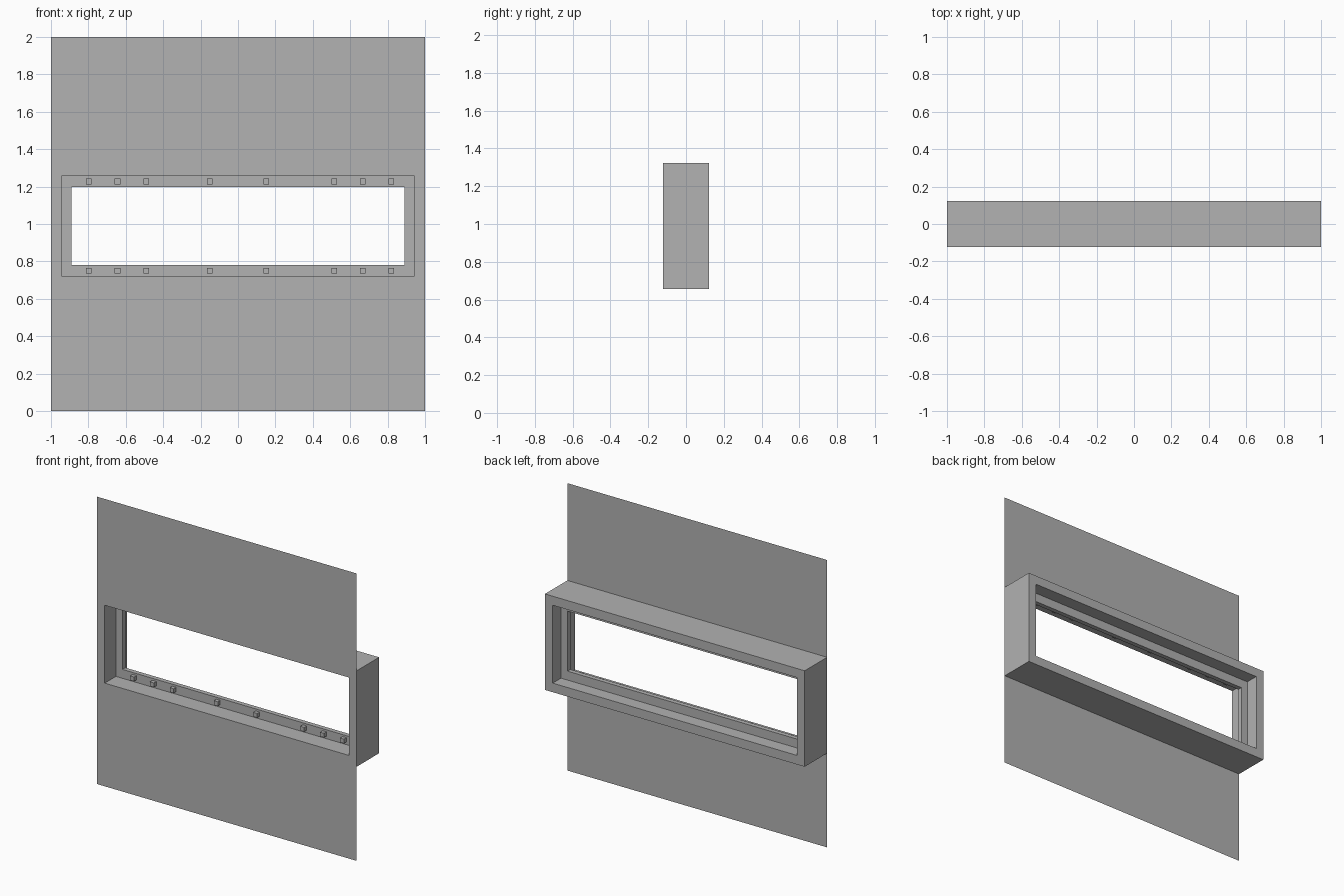
import bpy
import bmesh

cube = bpy.data.objects.get("Cube")
if cube:
    bpy.data.objects.remove(cube, do_unlink=True)

grey = bpy.data.materials.new("plain_grey")
grey.use_nodes = True
colour = (0.445, 0.445, 0.445, 1)
grey.diffuse_color = colour
grey.node_tree.nodes["Principled BSDF"].inputs["Base Color"].default_value = colour

FRONT, BACK = -0.123, 0.123
MID = 0.989  # height of the window centre


def finish(name, bm):
    mesh = bpy.data.meshes.new(name)
    bm.to_mesh(mesh)
    bm.free()
    mesh.materials.append(grey)
    obj = bpy.data.objects.new(name, mesh)
    bpy.context.collection.objects.link(obj)
    return obj


def loop(bm, half_x, low, high, y):
    corners = ((-half_x, low), (half_x, low), (half_x, high), (-half_x, high))
    return [bm.verts.new((x, y, z)) for x, z in corners]


def bridge(bm, a, b):
    for i in range(4):
        j = (i + 1) % 4
        bm.faces.new((a[i], a[j], b[j], b[i]))


def ring(name, outer, inner, y0, y1, front_cap=True):
    """Rectangular frame around the window; outer and inner are (half_x, low, high)."""
    bm = bmesh.new()
    of, inf = loop(bm, *outer, y0), loop(bm, *inner, y0)
    ob, inb = loop(bm, *outer, y1), loop(bm, *inner, y1)
    bridge(bm, of, ob)
    bridge(bm, ob, inb)
    bridge(bm, inb, inf)
    if front_cap:
        bridge(bm, inf, of)
        bmesh.ops.recalc_face_normals(bm, faces=bm.faces)
    return finish(name, bm)


def centred(half_x, half_z):
    return half_x, MID - half_z, MID + half_z


opening = centred(0.94, 0.271)

# Thin wall sheet with the window opening
bm = bmesh.new()
bridge(bm, loop(bm, 1, 0, 2, FRONT), loop(bm, *opening, FRONT))
finish("wall", bm)

# Deep casing behind the wall, closed at the front by the wall itself
ring("casing", centred(1, 0.334), opening, FRONT, BACK, front_cap=False)

# Narrow frame halfway through the casing
ring("inner_frame", opening, centred(0.89, 0.209), 0, 0.032)

# Square blocks along the top and bottom of the inner frame
for z, row in ((MID - 0.238, "lower"), (MID + 0.238, "upper")):
    for x in (-0.797, -0.644, -0.491, -0.152, 0.152, 0.514, 0.667, 0.82):
        bm = bmesh.new()
        bmesh.ops.create_cube(bm, size=0.03)
        bmesh.ops.translate(bm, verts=bm.verts, vec=(x, -0.012, z))
        finish(row + "_block", bm)
